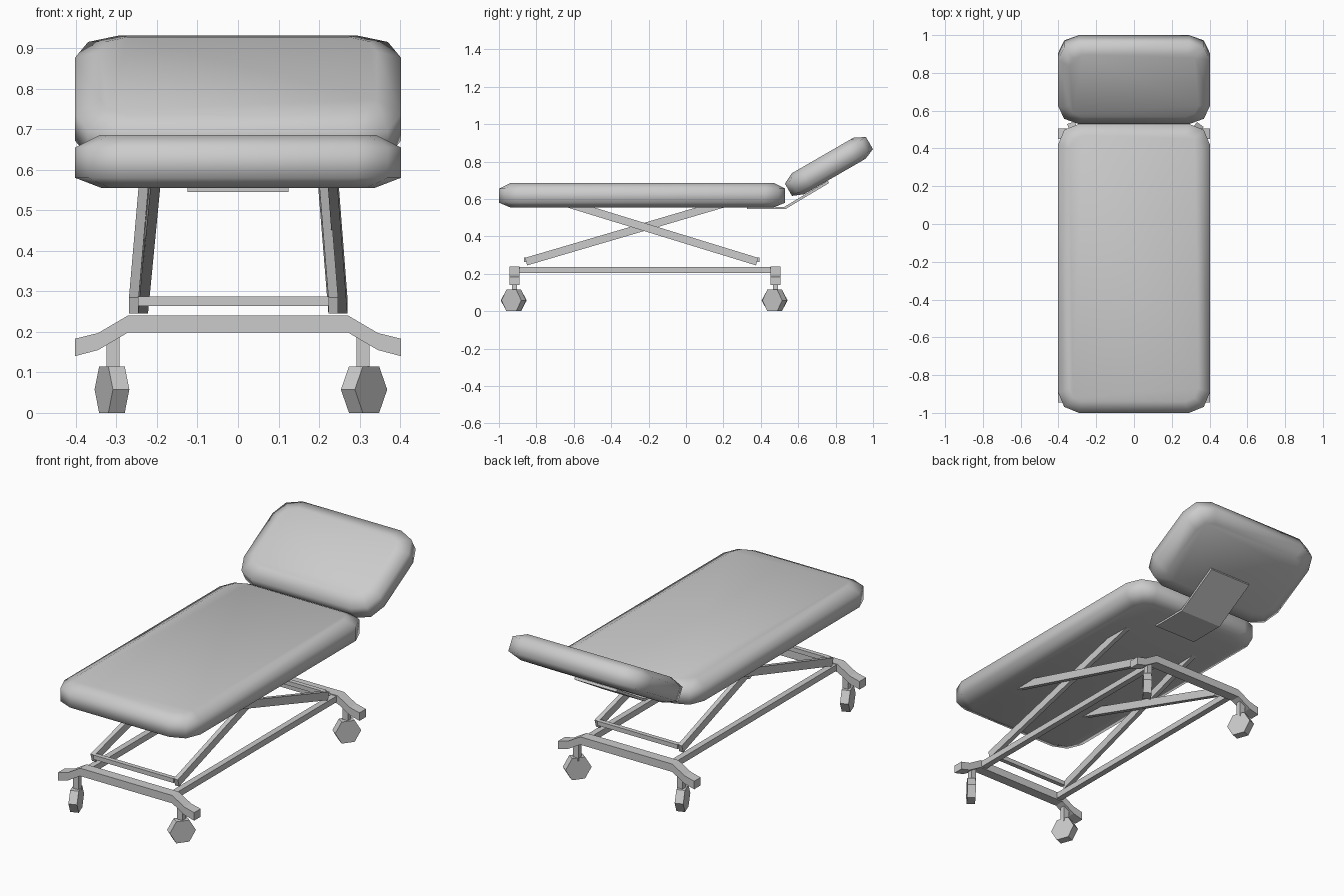
import bpy, bmesh, math
from mathutils import Vector, Matrix

cube = bpy.data.objects.get("Cube")
if cube:
    bpy.data.objects.remove(cube)

grey = bpy.data.materials.new("light grey")
grey.use_nodes = True
colour = (0.6, 0.6, 0.6, 1)
grey.diffuse_color = colour
grey.node_tree.nodes["Principled BSDF"].inputs["Base Color"].default_value = colour


def finish(name, bm, smooth=False):
    bmesh.ops.recalc_face_normals(bm, faces=bm.faces)
    for f in bm.faces:
        f.smooth = smooth
    mesh = bpy.data.meshes.new(name)
    bm.to_mesh(mesh)
    bm.free()
    mesh.materials.append(grey)
    ob = bpy.data.objects.new(name, mesh)
    bpy.context.collection.objects.link(ob)
    return ob


def loft(name, rings, smooth=False):
    """Skin a list of equal rings of points and cap both ends."""
    bm = bmesh.new()
    loops = [[bm.verts.new(p) for p in ring] for ring in rings]
    n = len(loops[0])
    for a, b in zip(loops, loops[1:]):
        for i in range(n):
            j = (i + 1) % n
            bm.faces.new((a[i], a[j], b[j], b[i]))
    bm.faces.new(loops[0])
    bm.faces.new(loops[-1])
    return finish(name, bm, smooth)


def box(name, lo, hi):
    bm = bmesh.new()
    size = Vector(hi) - Vector(lo)
    mid = (Vector(hi) + Vector(lo)) / 2
    bmesh.ops.create_cube(bm, size=1, matrix=Matrix.Translation(mid) @ Matrix.Diagonal(size).to_4x4())
    return finish(name, bm)


def outline(hx, hy, r, z):
    """Rectangle with corners rounded by two chamfers."""
    pts = []
    for k, (sx, sy) in enumerate(((1, 1), (-1, 1), (-1, -1), (1, -1))):
        for s in range(3):
            a = math.radians(90 * k + 45 * s)
            pts.append((sx * (hx - r) + r * math.cos(a), sy * (hy - r) + r * math.sin(a), z))
    return pts


def cushion(name, length, centre, tilt):
    hx, hy = 0.402, length / 2
    rings = [outline(hx - 0.065, hy - 0.06, 0.07, -0.065),
             outline(hx, hy, 0.11, -0.04),
             outline(hx, hy, 0.11, 0.035),
             outline(hx - 0.06, hy - 0.06, 0.07, 0.065)]
    ob = loft(name, rings, True)
    ob.location = centre
    ob.rotation_euler.x = math.radians(tilt)
    return ob


# Padding
cushion("mattress", 1.53, (0, -0.235, 0.62), 0)
cushion("headrest", 0.5, (0, 0.763, 0.776), 30)

# Bent plate that carries the headrest
profile = [((0.325, 0.545), (0.325, 0.557)),
           ((0.53, 0.545), (0.525, 0.557)),
           ((0.765, 0.685), (0.758, 0.697))]
loft("headrest_bracket", [[(-0.125, *a), (0.125, *a), (0.125, *b), (-0.125, *b)] for a, b in profile])


# Scissor lift bars, leaning inwards towards the top
def scissor_bar(name, x_low, x_high, y_low, y_high):
    low, high = Vector((x_low, y_low, 0.265)), Vector((x_high, y_high, 0.575))
    d = (high - low).normalized()
    up = Vector((1, 0, 0)).cross(d).normalized() * 0.021
    if up.z < 0:
        up.negate()
    w = Vector((0.012, 0, 0))
    loft(name, [[p - w - up, p + w - up, p + w + up, p - w + up] for p in (low, high)])


front, back = (-0.855, 0.2), (0.38, -0.63)
scissor_bar("front_scissor_bar_right", -0.257, -0.23, *front)
scissor_bar("front_scissor_bar_left", 0.235, 0.21, *front)
scissor_bar("back_scissor_bar_right", -0.234, -0.204, *back)
scissor_bar("back_scissor_bar_left", 0.258, 0.234, *back)
box("front_cross_bar", (-0.247, -0.866, 0.264), (0.225, -0.842, 0.287))
box("back_cross_bar", (-0.225, 0.368, 0.264), (0.247, 0.392, 0.287))

# Base: cranked end beams, rails and casters
beam = [(0.402, 0.14, 0.183), (0.345, 0.155, 0.197), (0.272, 0.198, 0.24)]
beam = [(-x, a, b) for x, a, b in beam] + beam[::-1]
for end, y in (("front", -0.917), ("back", 0.478)):
    loft(end + "_base_beam", [[(x, y - 0.027, a), (x, y + 0.027, a), (x, y + 0.027, b), (x, y - 0.027, b)]
                              for x, a, b in beam])
    for side, sx, turn in (("left", 1, 53), ("right", -1, -70)):
        x = sx * 0.308
        label = end + "_" + side
        box(label + "_caster_stem", (x - 0.016, y - 0.014, 0.1), (x + 0.016, y + 0.014, 0.19))
        bm = bmesh.new()
        r = 0.0575 / math.cos(math.radians(30))
        bmesh.ops.create_cone(bm, cap_ends=True, segments=6, radius1=r, radius2=r, depth=0.043)
        # Keep a flat of the hexagon on the ground
        bm.verts.ensure_lookup_table()
        if min(abs(v.co.x) for v in bm.verts) < 0.001:
            bmesh.ops.rotate(bm, verts=bm.verts, matrix=Matrix.Rotation(math.radians(30), 3, 'Z'))
        bmesh.ops.rotate(bm, verts=bm.verts, matrix=Matrix.Rotation(math.radians(90), 3, 'X'))
        bmesh.ops.rotate(bm, verts=bm.verts, matrix=Matrix.Rotation(math.radians(turn), 3, 'Z'))
        bmesh.ops.translate(bm, verts=bm.verts, vec=(sx * 0.311, y - 0.004, 0.0575))
        finish(label + "_wheel", bm)

for side, sx in (("left", 1), ("right", -1)):
    x = sx * 0.25
    box(side + "_base_rail", (x - 0.016, -0.9, 0.204), (x + 0.016, 0.46, 0.236))
